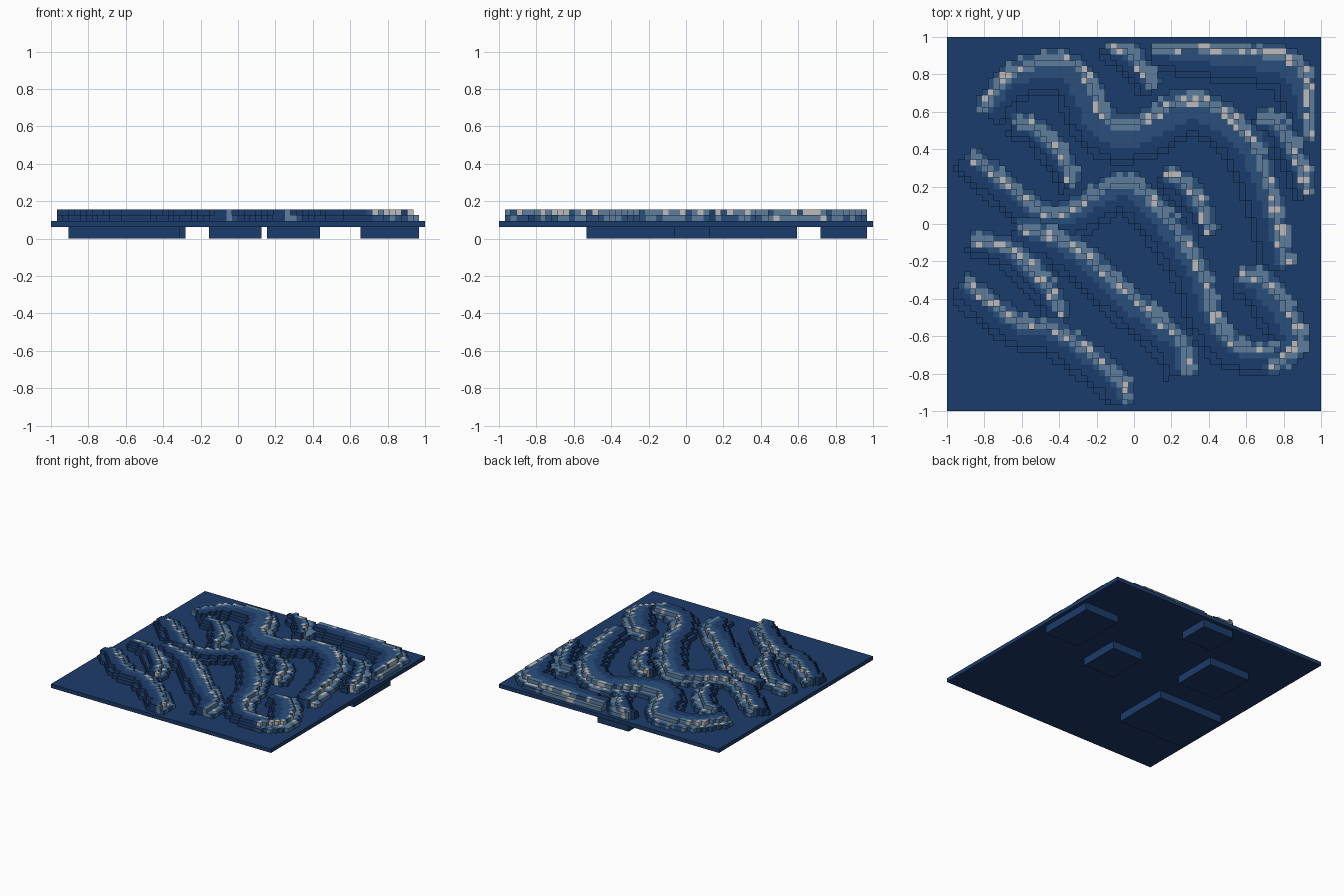
import bpy, bmesh, math, random
from mathutils import Vector

if "Cube" in bpy.data.objects:
    bpy.data.objects.remove(bpy.data.objects["Cube"])

random.seed(4)
U = 1 / 32          # voxel size
N = 64              # voxels across the tile
TOP = 3             # plate top, in voxels


def material(name, rgb):
    m = bpy.data.materials.new(name)
    m.diffuse_color = [(c / 255) ** 2.2 for c in rgb] + [1]
    m.use_nodes = True
    m.node_tree.nodes["Principled BSDF"].inputs["Base Color"].default_value = m.diffuse_color
    return m


MATS = [material("deep_water", (33, 62, 106)), material("mid_water", (46, 80, 122)),
        material("light_water", (92, 124, 154)), material("foam", (188, 186, 186))]
DEEP, MID, LIGHT, FOAM = range(4)


def new_object(name, bm):
    me = bpy.data.meshes.new(name)
    bm.to_mesh(me)
    bm.free()
    for m in MATS:
        me.materials.append(m)
    ob = bpy.data.objects.new(name, me)
    bpy.context.collection.objects.link(ob)


def box(name, x0, x1, y0, y1, z0, z1):
    bm = bmesh.new()
    for v in bmesh.ops.create_cube(bm, size=1)["verts"]:
        v.co = ((x0 + x1) / 2 + v.co.x * (x1 - x0), (y0 + y1) / 2 + v.co.y * (y1 - y0),
                (z0 + z1) / 2 + v.co.z * (z1 - z0))
    new_object(name, bm)


def smooth_path(pts, steps=16):
    """Catmull-Rom samples through a few crest points."""
    p = [Vector(q) for q in pts]
    p = [p[0] * 2 - p[1]] + p + [p[-1] * 2 - p[-2]]
    out = []
    for a, b, c, d in zip(p, p[1:], p[2:], p[3:]):
        for s in range(steps):
            t = s / steps
            out.append(0.5 * (2 * b + (c - a) * t + (2 * a - 5 * b + 4 * c - d) * t * t
                              + (3 * b - a - 3 * c + d) * t ** 3))
    return out + [p[-2]]


def wave_cells(pts, width, flank):
    """Voxel columns of one wave: cell -> (height, colour). The back slope is right of the path."""
    path = smooth_path(pts)
    last = len(path) - 1
    cells = {}
    for i in range(1, N - 1):
        for j in range(1, N - 1):
            p = Vector(((i + 0.5) * U - 1, (j + 0.5) * U - 1))
            k = min(range(last + 1), key=lambda n: (path[n] - p).length_squared)
            t = (path[min(k + 1, last)] - path[max(k - 1, 0)]).normalized()
            v = p - path[k]
            if k in (0, last) and abs(v.dot(t)) > 0.035:
                continue
            d = v.length if v.x * t.y - v.y * t.x > 0 else -v.length
            mid = 0.03 + width * (0.2 + 0.8 * math.sin(math.pi * k / last))
            spray = FOAM if random.random() < 0.25 else LIGHT
            if -0.055 < d <= -0.025:        # foot of the breaking face
                cells[i, j] = (1, MID if random.random() < 0.7 else LIGHT)
            elif -0.025 < d <= 0.005:       # breaking face
                cells[i, j] = (1, spray)
            elif 0.005 < d <= 0.03:         # crest
                cells[i, j] = (2, spray)
            elif 0 < d <= mid:              # back slope
                cells[i, j] = (2, MID)
            elif 0 < d <= mid + flank:      # dark flank, then its lower step
                cells[i, j] = (2, DEEP)
            elif 0 < d <= mid + flank + U:
                cells[i, j] = (1, DEEP)
    return cells


def build_columns(name, cells, height):
    """Skin a set of voxel columns, leaving out hidden faces."""
    bm = bmesh.new()

    def quad(corners, mat):
        f = bm.faces.new([bm.verts.new((a * U - 1, b * U - 1, c * U)) for a, b, c in corners])
        f.material_index = mat

    for (i, j), (h, m) in cells.items():
        z = TOP + h
        ring = [(i, j), (i + 1, j), (i + 1, j + 1), (i, j + 1)]
        quad([(*c, z) for c in ring], m)
        for n, (dx, dy) in enumerate([(0, -1), (1, 0), (0, 1), (-1, 0)]):
            a, b = ring[n], ring[(n + 1) % 4]
            for k in range(TOP + height.get((i + dx, j + dy), 0), z):
                quad([(*a, k), (*b, k), (*b, k + 1), (*a, k + 1)], m)
    new_object(name, bm)


# Large waves: peak slope width, then a few crest points
WAVES = {
    "north_wave": (.09, [(-.8, .63), (-.64, .82), (-.32, .86), (-.15, .58), (0, .54), (.3, .67),
                         (.58, .52), (.72, .22), (.81, -.2)]),
    "northeast_wave": (.07, [(.13, .94), (.34, .95), (.82, .89), (.94, .7), (.95, .48)]),
    "middle_wave": (.05, [(-.86, .36), (-.5, .08), (-.36, .07), (-.1, .22), (.07, .16), (.35, -.22),
                          (.42, -.45), (.54, -.64), (.74, -.67)]),
    "southeast_wave": (.06, [(.58, -.28), (.72, -.32), (.89, -.6), (.74, -.77)]),
    "inner_wave": (.05, [(-.6, -.01), (-.32, -.12), (.02, -.41), (.25, -.62), (.28, -.78)]),
    "southwest_wave": (.03, [(-.89, -.32), (-.6, -.53), (-.42, -.56), (-.08, -.82), (-.04, -.94)]),
}

# Small ripples: the block under each one as x0, x1, y0, y1 in voxels from the centre
BLOCKS = {"east": (21, 31, 4, 19), "north": (-5, 4, 23, 31), "centre": (5, 14, -2, 9),
          "northwest": (-21, -9, 6, 18), "west": (-29, -10, -17, -2)}

parts = {name: wave_cells(pts, width, .06) for name, (width, pts) in WAVES.items()}
for name, b in BLOCKS.items():
    x0, x1, y0, y1 = (c * U for c in b)
    box(f"{name}_block", x0, x1, y0, y1, 0, 2 * U)
    # each ripple runs from the back left to the front right of its block
    w, h = x1 - x0, y1 - y0
    crest = [(x0 + w * a, y0 + h * c) for a, c in [(.1, .95), (.4, .85), (.7, .5), (.88, .12)]]
    parts[f"{name}_ripple"] = wave_cells(crest, .02, .03)

# Where waves meet, the brighter column wins the cell
owner = {}
for name, cells in parts.items():
    for c, (h, m) in cells.items():
        if c not in owner or m > owner[c][2]:
            owner[c] = (name, h, m)
height = {c: o[1] for c, o in owner.items()}
for name in parts:
    build_columns(name, {c: o[1:] for c, o in owner.items() if o[0] == name}, height)

# Flat water plate
box("water_plate", -1, 1, -1, 1, 2 * U, 3 * U)
